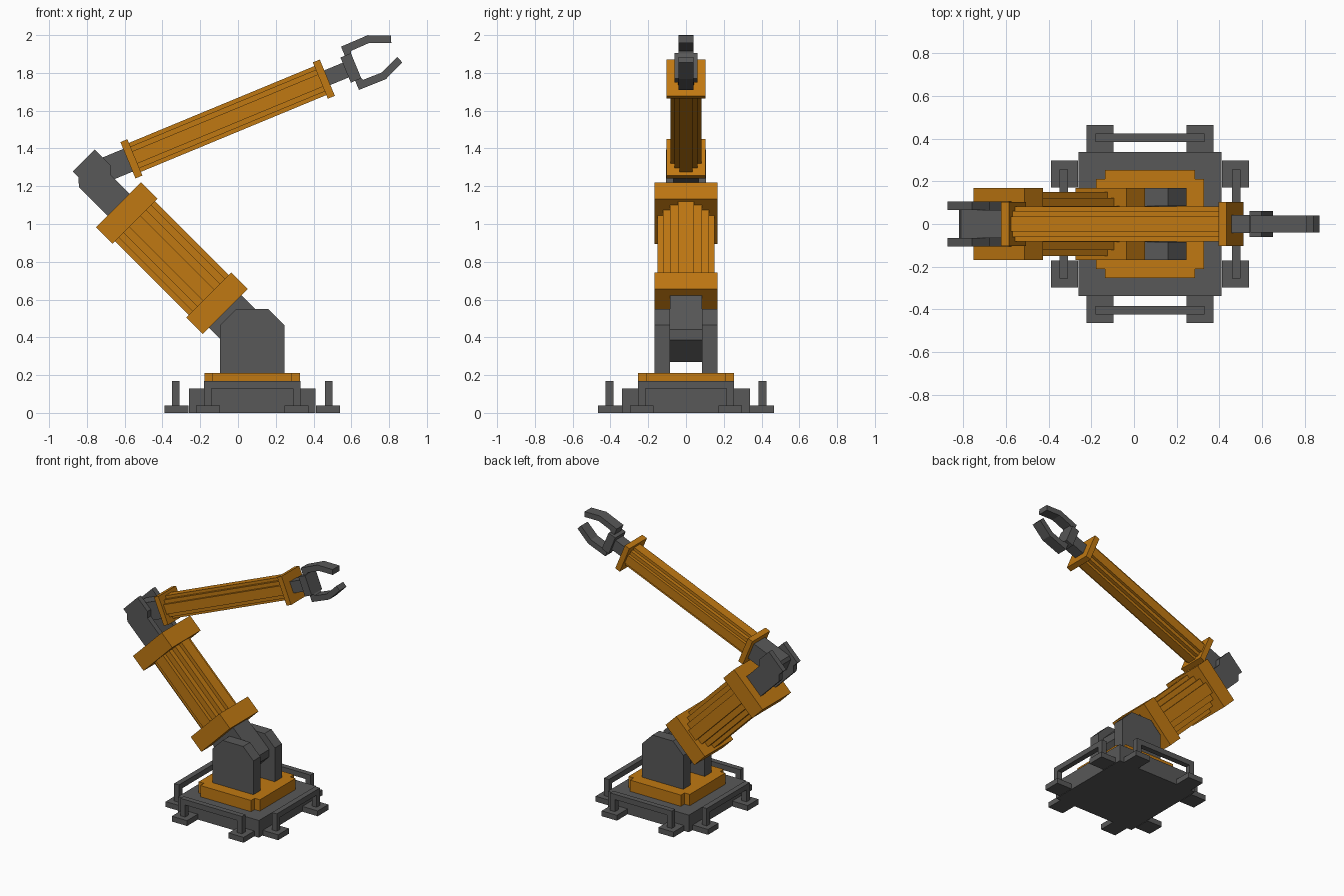
import bpy, bmesh, math
from mathutils import Vector, Matrix

if "Cube" in bpy.data.objects:
    bpy.data.objects.remove(bpy.data.objects["Cube"])


def material(name, rgb):
    m = bpy.data.materials.new(name)
    m.diffuse_color = (*rgb, 1)
    m.use_nodes = True
    m.node_tree.nodes["Principled BSDF"].inputs["Base Color"].default_value = m.diffuse_color
    return m


ORANGE = material("orange paint", (0.53, 0.19, 0.006))
GREY = material("dark grey metal", (0.098, 0.098, 0.098))


def prism(name, pts, depth, mat, matrix=Matrix()):
    """Extrude a flat outline of 3D points along a vector."""
    bm = bmesh.new()
    face = bm.faces.new([bm.verts.new(p) for p in pts])
    new = bmesh.ops.extrude_face_region(bm, geom=[face])["geom"]
    bmesh.ops.translate(bm, vec=Vector(depth),
                        verts=[v for v in new if isinstance(v, bmesh.types.BMVert)])
    bmesh.ops.transform(bm, matrix=matrix, verts=bm.verts)
    bmesh.ops.recalc_face_normals(bm, faces=bm.faces)
    me = bpy.data.meshes.new(name)
    bm.to_mesh(me)
    bm.free()
    me.materials.append(mat)
    ob = bpy.data.objects.new(name, me)
    bpy.context.collection.objects.link(ob)
    return ob


def side_plate(name, outline, y0, y1, mat, matrix=Matrix()):
    """Outline in local x/z, thickness in y."""
    return prism(name, [(x, y0, z) for x, z in outline], (0, y1 - y0, 0), mat, matrix)


def box(name, x0, x1, y0, y1, z0, z1, mat, matrix=Matrix()):
    return side_plate(name, [(x0, z0), (x1, z0), (x1, z1), (x0, z1)], y0, y1, mat, matrix)


def stepped(levels):
    """Stair-stepped round outline from rising half widths."""
    n = len(levels)
    quad = []
    for i in range(n):
        quad.append((levels[n - 1 - i], levels[i]))
        if i < n - 1:
            quad.append((levels[n - 2 - i], levels[i]))
    pts = []
    for _ in range(4):
        pts += quad
        quad = [(-b, a) for a, b in quad]
    return pts


def knuckle(name, end, half, chamfer, length, y, matrix):
    """Tongue with a chamfered rear end, running along local x."""
    outline = [(length, -half), (chamfer - end, -half), (-end, chamfer - half),
               (-end, half - chamfer), (chamfer - end, half), (length, half)]
    return side_plate(name, outline, -y, y, GREY, matrix)


def arm_frame(x, z, degrees):
    """Local x runs along the arm, tilted upwards in the x/z plane."""
    return Matrix.Translation((x, 0, z)) @ Matrix.Rotation(-math.radians(degrees), 4, 'Y')


CX = 0.075
base = Matrix.Translation((CX, 0, 0))

# Base plate and turntable
box("base_plate", -0.335, 0.335, -0.338, 0.338, 0, 0.128, GREY, base)
prism("turntable", [(x, y, 0.128) for x, y in stepped([0.21, 0.253])],
      (0, 0, 0.084), ORANGE, base)

# Feet and guard rails on all four sides
rail = [(-0.255, 0.04), (-0.255, 0.17), (0.255, 0.17), (0.255, 0.04),
        (0.215, 0.04), (0.215, 0.13), (-0.215, 0.13), (-0.215, 0.04)]
for k, side in enumerate(("back", "left", "front", "right")):
    m = base @ Matrix.Rotation(k * math.pi / 2, 4, 'Z')
    side_plate("guard_rail_" + side, rail, 0.385, 0.425, GREY, m)
    for s, tag in ((-1, "a"), (1, "b")):
        c = s * 0.234
        box(f"foot_{side}_{tag}", c - 0.063, c + 0.063, 0.338, 0.465, 0, 0.04, GREY, m)

# Shoulder brackets
bracket = [(-0.17, 0.212), (-0.17, 0.465), (-0.085, 0.55),
           (0.085, 0.55), (0.17, 0.465), (0.17, 0.212)]
for s, tag in ((-1, "front"), (1, "back")):
    side_plate("shoulder_bracket_" + tag, bracket, s * 0.085, s * 0.168, GREY, base)

# Lower arm, leaning back at 45 degrees
low = arm_frame(CX, 0.394, 135)
knuckle("shoulder_knuckle", 0.093, 0.121, 0.039, 0.21, 0.085, low)
prism("lower_arm_body", [(0.26, y, z) for y, z in stepped([0.042, 0.085, 0.122, 0.15])],
      (0.68, 0, 0), ORANGE, low)
for a, tag in ((0.263, "bottom"), (0.939, "top")):
    box("lower_arm_collar_" + tag, a - 0.062, a + 0.062, -0.168, 0.168,
        -0.168, 0.168, ORANGE, low)

# Elbow fork: two offset plates
fork = [(0.99, 0.083), (1.215, 0.083), (1.252, 0.047), (1.297, 0.047),
        (1.297, -0.118), (1.18, -0.118), (1.145, -0.083), (0.99, -0.083)]
for s, tag in ((-1, "front"), (1, "back")):
    side_plate("elbow_fork_" + tag, fork, s * 0.065, s * 0.105, GREY, low)

# Forearm, rising at 22.5 degrees
fore = arm_frame(-0.749, 1.2685, 22.5)
knuckle("elbow_knuckle", 0.06, 0.065, 0.02, 0.19, 0.065, fore)
prism("forearm_body", [(0.2, y, z) for y, z in stepped([0.035, 0.062, 0.083])],
      (1.1, 0, 0), ORANGE, fore)
for a, tag in ((0.2, "rear"), (1.3025, "tip")):
    box("forearm_collar_" + tag, a - 0.02, a + 0.02, -0.104, 0.104,
        -0.104, 0.104, ORANGE, fore)

# Wrist and gripper
PALM = 1.4575
box("wrist", 1.31, PALM, -0.042, 0.042, -0.042, 0.042, GREY, fore)
box("gripper_palm", PALM - 0.03, PALM + 0.03, -0.062, 0.062, -0.072, 0.072, GREY, fore)
finger = [(-0.005, 0.05), (-0.005, 0.124), (0.148, 0.126), (0.263, 0.077),
          (0.248, 0.04), (0.14, 0.085), (0.036, 0.083), (0.02, 0.05)]
for s, tag in ((1, "upper"), (-1, "lower")):
    side_plate("gripper_finger_" + tag, [(PALM + a, s * b) for a, b in finger],
               -0.04, 0.04, GREY, fore)
